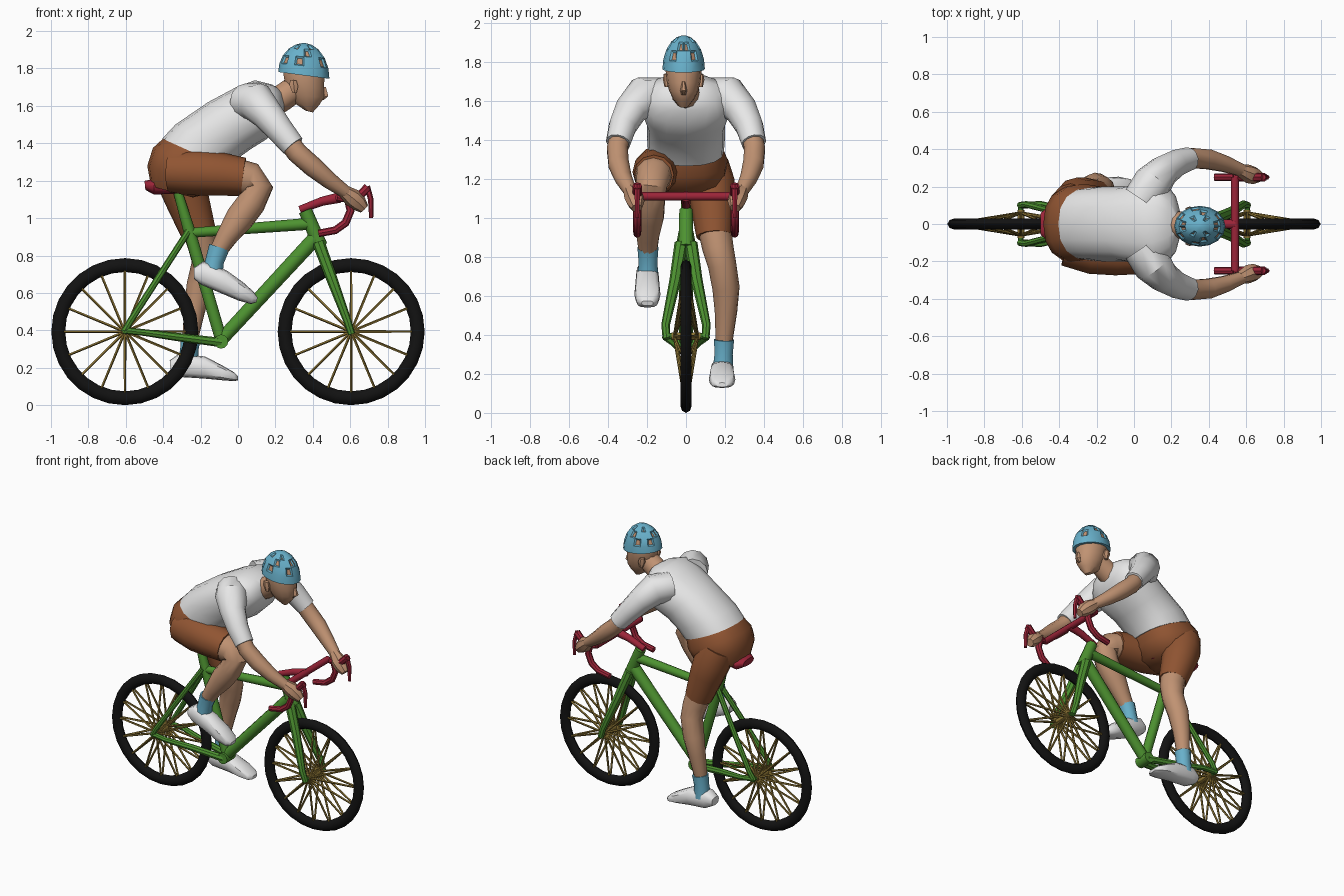
import bpy, bmesh, math
from mathutils import Vector

TAU = math.tau

def material(name, rgb):
    m = bpy.data.materials.new(name)
    m.diffuse_color = (*rgb, 1)
    return m

BLACK = material("tyre black", (0.006, 0.006, 0.006))
GOLD = material("spoke gold", (0.27, 0.18, 0.035))
GREEN = material("frame green", (0.075, 0.29, 0.03))
RED = material("bar red", (0.33, 0.018, 0.04))
SKIN = material("skin", (0.53, 0.29, 0.17))
WHITE = material("white cloth", (0.82, 0.82, 0.82))
BROWN = material("shorts brown", (0.28, 0.09, 0.032))
BLUE = material("helmet blue", (0.14, 0.44, 0.60))

def finish(name, bm, mats, angle=40):
    bmesh.ops.recalc_face_normals(bm, faces=bm.faces)
    me = bpy.data.meshes.new(name)
    bm.to_mesh(me)
    bm.free()
    for m in mats:
        me.materials.append(m)
    for p in me.polygons:
        p.use_smooth = True
    me.set_sharp_from_angle(angle=math.radians(angle))
    ob = bpy.data.objects.new(name, me)
    bpy.context.collection.objects.link(ob)
    return ob

def add_loft(bm, rings, closed=False):
    """Skin a list of equal rings; cap the ends unless closed."""
    vs = [[bm.verts.new(p) for p in r] for r in rings]
    n = len(vs[0])
    pairs = list(zip(vs, vs[1:])) + ([(vs[-1], vs[0])] if closed else [])
    for a, b in pairs:
        for i in range(n):
            j = (i + 1) % n
            bm.faces.new((a[i], a[j], b[j], b[i]))
    if not closed:
        bm.faces.new(vs[0])
        bm.faces.new(vs[-1])

def add_tube(bm, pts, sides=10):
    """Tube through (x, y, z, radius) points."""
    P = [Vector(p[:3]) for p in pts]
    rings, u = [], None
    for i, p in enumerate(P):
        t = (P[min(i + 1, len(P) - 1)] - P[max(i - 1, 0)]).normalized()
        if u is None:
            u = t.cross(Vector((0, 1, 0)) if abs(t.y) < 0.9 else Vector((1, 0, 0)))
        u = (u - t * u.dot(t)).normalized()
        v = t.cross(u)
        r = pts[i][3]
        rings.append([p + r * (u * math.cos(TAU * k / sides) + v * math.sin(TAU * k / sides))
                      for k in range(sides)])
    add_loft(bm, rings)

def tube(name, pts, mat, sides=10):
    bm = bmesh.new()
    add_tube(bm, pts, sides)
    return finish(name, bm, [mat])

def flip(pts):
    return [(p[0], -p[1], p[2], p[3]) for p in pts]

def pair(name, pts, mat, sides=10):
    tube("left_" + name, pts, mat, sides)
    tube("right_" + name, flip(pts), mat, sides)

def slab(name, stations, mat, yc=0, sides=14, power=0.85):
    """Loft of oval sections, each given by top x,z / bottom x,z / half width in y."""
    def c(a):
        return math.copysign(abs(a) ** power, a)
    rings = []
    for tx, tz, bx, bz, w in stations:
        ring = []
        for k in range(sides):
            a = TAU * k / sides
            s = (1 + c(math.sin(a))) / 2
            ring.append((bx + (tx - bx) * s, yc + w * c(math.cos(a)), bz + (tz - bz) * s))
        rings.append(ring)
    bm = bmesh.new()
    add_loft(bm, rings)
    return finish(name, bm, [mat])

# Wheels
for label, cx in (("rear", -0.605), ("front", 0.605)):
    cz, n = 0.393, 28
    rings = []
    for i in range(n):
        a = TAU * i / n
        ring = []
        for k in range(8):
            b = TAU * k / 8
            r = 0.356 + 0.037 * math.cos(b)
            ring.append((cx + r * math.cos(a), 0.029 * math.sin(b), cz + r * math.sin(a)))
        rings.append(ring)
    bm = bmesh.new()
    add_loft(bm, rings, closed=True)
    finish(label + "_tyre", bm, [BLACK], 50)
    bm = bmesh.new()
    add_tube(bm, [(cx, -0.075, cz, 0.02), (cx, 0.075, cz, 0.02)], 10)
    for i in range(16):
        a = TAU * i / 16
        for s in (-1, 1):
            add_tube(bm, [(cx, s * 0.06, cz, 0.008),
                          (cx + 0.325 * math.cos(a), s * 0.008, cz + 0.325 * math.sin(a), 0.007)], 5)
    finish(label + "_spokes", bm, [GOLD])

# Frame
tube("seat_tube", [(-0.09, 0, 0.35, 0.032), (-0.26, 0, 0.93, 0.032), (-0.325, 0, 1.15, 0.024)], GREEN)
tube("top_tube", [(-0.27, 0, 0.92, 0.026), (0.39, 0, 0.97, 0.032)], GREEN)
tube("down_tube", [(-0.09, 0, 0.35, 0.036), (0.41, 0, 0.89, 0.040)], GREEN)
tube("head_tube", [(0.36, 0, 1.04, 0.036), (0.44, 0, 0.85, 0.040)], GREEN)
tube("bottom_bracket", [(-0.09, -0.05, 0.34, 0.038), (-0.09, 0.05, 0.34, 0.038)], GREEN, 12)
pair("fork_blade", [(0.43, 0.025, 0.87, 0.034), (0.50, 0.055, 0.68, 0.030),
                    (0.585, 0.105, 0.45, 0.022), (0.607, 0.10, 0.38, 0.020)], GREEN, 8)
pair("seat_stay", [(-0.265, 0.02, 0.93, 0.018), (-0.42, 0.065, 0.69, 0.018),
                   (-0.575, 0.105, 0.45, 0.018), (-0.61, 0.10, 0.39, 0.018)], GREEN, 8)
pair("chain_stay", [(-0.09, 0.03, 0.335, 0.025), (-0.33, 0.065, 0.365, 0.022),
                    (-0.50, 0.105, 0.388, 0.018), (-0.615, 0.10, 0.40, 0.018)], GREEN, 8)
for label, cx in (("rear", -0.605), ("front", 0.605)):
    tube(label + "_axle", [(cx, -0.11, 0.395, 0.014), (cx, 0.11, 0.395, 0.014)], GREEN, 8)

# Handlebar and saddle
tube("stem", [(0.33, 0, 1.045, 0.020), (0.45, 0, 1.09, 0.024), (0.545, 0, 1.11, 0.028)], RED)
tube("handlebar", [(0.54, -0.25, 1.11, 0.022), (0.54, 0.25, 1.11, 0.022)], RED)
pair("drop", [(0.53, 0.25, 1.11, 0.020), (0.585, 0.25, 1.10, 0.022), (0.602, 0.25, 1.04, 0.022),
              (0.575, 0.25, 0.975, 0.022), (0.52, 0.25, 0.935, 0.021), (0.43, 0.25, 0.918, 0.020)], RED, 8)
pair("hood", [(0.57, 0.25, 1.105, 0.022), (0.65, 0.25, 1.12, 0.024), (0.695, 0.25, 1.165, 0.024)], RED, 8)
pair("brake_lever", [(0.69, 0.25, 1.17, 0.016), (0.71, 0.25, 1.10, 0.015), (0.712, 0.25, 1.0, 0.011)], RED, 6)
slab("saddle", [(-0.50, 1.20, -0.495, 1.15, 0.06), (-0.45, 1.21, -0.45, 1.125, 0.10),
                (-0.33, 1.19, -0.33, 1.13, 0.06), (-0.16, 1.17, -0.16, 1.13, 0.025)], RED)

# Torso and hips
slab("shirt", [(-0.405, 1.425, -0.05, 1.265, 0.195), (-0.335, 1.50, 0.0, 1.32, 0.20),
               (-0.16, 1.62, 0.07, 1.37, 0.20), (-0.01, 1.70, 0.15, 1.42, 0.225),
               (0.09, 1.737, 0.21, 1.48, 0.225), (0.18, 1.715, 0.24, 1.55, 0.16),
               (0.225, 1.69, 0.25, 1.59, 0.085)], WHITE, sides=16)
slab("shorts_hips", [(-0.40, 1.425, -0.06, 1.27, 0.192), (-0.455, 1.375, -0.08, 1.21, 0.215),
                     (-0.485, 1.28, -0.13, 1.14, 0.205), (-0.465, 1.17, -0.24, 1.11, 0.14)],
     BROWN, sides=16)

# Bent right leg
tube("right_shorts_leg", [(-0.36, -0.11, 1.25, 0.115), (-0.22, -0.145, 1.245, 0.123),
                          (-0.09, -0.16, 1.235, 0.115), (0.03, -0.165, 1.22, 0.103)], BROWN, 12)
tube("right_leg", [(-0.03, -0.165, 1.225, 0.10), (0.07, -0.17, 1.205, 0.092), (0.108, -0.177, 1.165, 0.082),
                   (0.07, -0.185, 1.08, 0.078), (0.01, -0.19, 1.0, 0.078),
                   (-0.06, -0.195, 0.90, 0.058), (-0.115, -0.195, 0.81, 0.045)], SKIN, 12)
tube("right_sock", [(-0.10, -0.195, 0.845, 0.056), (-0.125, -0.195, 0.77, 0.05), (-0.14, -0.195, 0.69, 0.058)], BLUE)
slab("right_shoe", [(-0.235, 0.735, -0.235, 0.675, 0.04), (-0.185, 0.77, -0.20, 0.645, 0.058),
                    (-0.06, 0.72, -0.09, 0.598, 0.062), (0.03, 0.655, 0.0, 0.56, 0.067),
                    (0.085, 0.605, 0.07, 0.54, 0.055), (0.105, 0.575, 0.098, 0.55, 0.03)],
     WHITE, yc=-0.198, sides=12, power=0.7)

# Straight left leg
tube("left_shorts_leg", [(-0.33, 0.10, 1.27, 0.12), (-0.30, 0.125, 1.18, 0.125),
                         (-0.265, 0.135, 1.08, 0.115), (-0.205, 0.145, 0.905, 0.092)], BROWN, 12)
tube("left_leg", [(-0.215, 0.145, 0.95, 0.086), (-0.185, 0.165, 0.84, 0.080), (-0.175, 0.185, 0.76, 0.073),
                  (-0.205, 0.205, 0.64, 0.070), (-0.23, 0.205, 0.52, 0.058), (-0.255, 0.195, 0.36, 0.043)], SKIN, 12)
tube("left_sock", [(-0.25, 0.195, 0.375, 0.054), (-0.26, 0.193, 0.30, 0.049), (-0.265, 0.19, 0.22, 0.056)], BLUE)
slab("left_shoe", [(-0.365, 0.24, -0.36, 0.18, 0.04), (-0.315, 0.275, -0.305, 0.15, 0.058),
                   (-0.175, 0.26, -0.18, 0.142, 0.062), (-0.08, 0.21, -0.085, 0.133, 0.068),
                   (-0.02, 0.175, -0.02, 0.128, 0.055), (0.0, 0.155, 0.0, 0.133, 0.03)],
     WHITE, yc=0.185, sides=12, power=0.7)

# Arms and hands
pair("sleeve", [(0.04, 0.13, 1.62, 0.10), (0.10, 0.22, 1.62, 0.105), (0.16, 0.285, 1.55, 0.085),
                (0.225, 0.325, 1.47, 0.073), (0.295, 0.348, 1.385, 0.064)], WHITE, 12)
pair("arm", [(0.26, 0.337, 1.425, 0.056), (0.315, 0.352, 1.35, 0.056), (0.40, 0.345, 1.275, 0.055),
             (0.49, 0.32, 1.20, 0.045), (0.58, 0.285, 1.135, 0.034)], SKIN, 10)
pair("hand", [(0.565, 0.288, 1.145, 0.035), (0.61, 0.268, 1.11, 0.050),
              (0.645, 0.258, 1.08, 0.046), (0.675, 0.252, 1.05, 0.028)], SKIN, 8)

# Head
tube("neck", [(0.17, 0, 1.615, 0.085), (0.24, -0.005, 1.645, 0.072), (0.33, -0.01, 1.71, 0.070)], SKIN, 12)
HY = -0.012
slab("head", [(0.40, 1.565, 0.36, 1.575, 0.022), (0.437, 1.605, 0.30, 1.615, 0.055),
              (0.462, 1.645, 0.27, 1.66, 0.075), (0.462, 1.69, 0.25, 1.71, 0.087),
              (0.465, 1.75, 0.24, 1.77, 0.093), (0.45, 1.82, 0.25, 1.84, 0.085)], SKIN, yc=HY, sides=14, power=1)
slab("nose", [(0.472, 1.70, 0.44, 1.70, 0.008), (0.486, 1.652, 0.44, 1.65, 0.018),
              (0.46, 1.632, 0.44, 1.63, 0.012)], SKIN, yc=HY, sides=6, power=1)
pair_y = (HY - 0.088, HY + 0.088)
for label, y in zip(("right", "left"), pair_y):
    slab(label + "_ear", [(0.315, 1.735, 0.275, 1.74, 0.014), (0.325, 1.705, 0.272, 1.71, 0.018),
                          (0.315, 1.67, 0.29, 1.67, 0.010)], SKIN, yc=y, sides=6, power=1)

# Helmet: dome with lower front and skin-coloured vent slots
bm = bmesh.new()
N, levels = 16, (0, 0.3, 0.62, 0.95, 1.25, 1.5)
rings = []
for j, e in enumerate(levels):
    ring = []
    for i in range(N):
        a = TAU * i / N
        r = math.cos(e)
        x = 0.352 + 0.137 * r * math.cos(a)
        base = 1.763 - 0.018 * math.cos(a)
        ring.append((x, HY + 0.109 * r * math.sin(a), base + (1.936 - base) * math.sin(e)))
    rings.append(ring)
add_loft(bm, rings)
bmesh.ops.recalc_face_normals(bm, faces=bm.faces)
bm.faces.ensure_lookup_table()
vents = [bm.faces[j * N + i] for j, cols in ((1, (1, 4, 6, 9, 11, 14)), (2, (0, 3, 7, 8, 12, 15)), (3, (2, 5, 10, 13)))
         for i in cols]
for f in vents:
    bmesh.ops.inset_individual(bm, faces=[f], thickness=0.013, depth=-0.008)
    f.material_index = 1
finish("helmet", bm, [BLUE, SKIN], 30)
